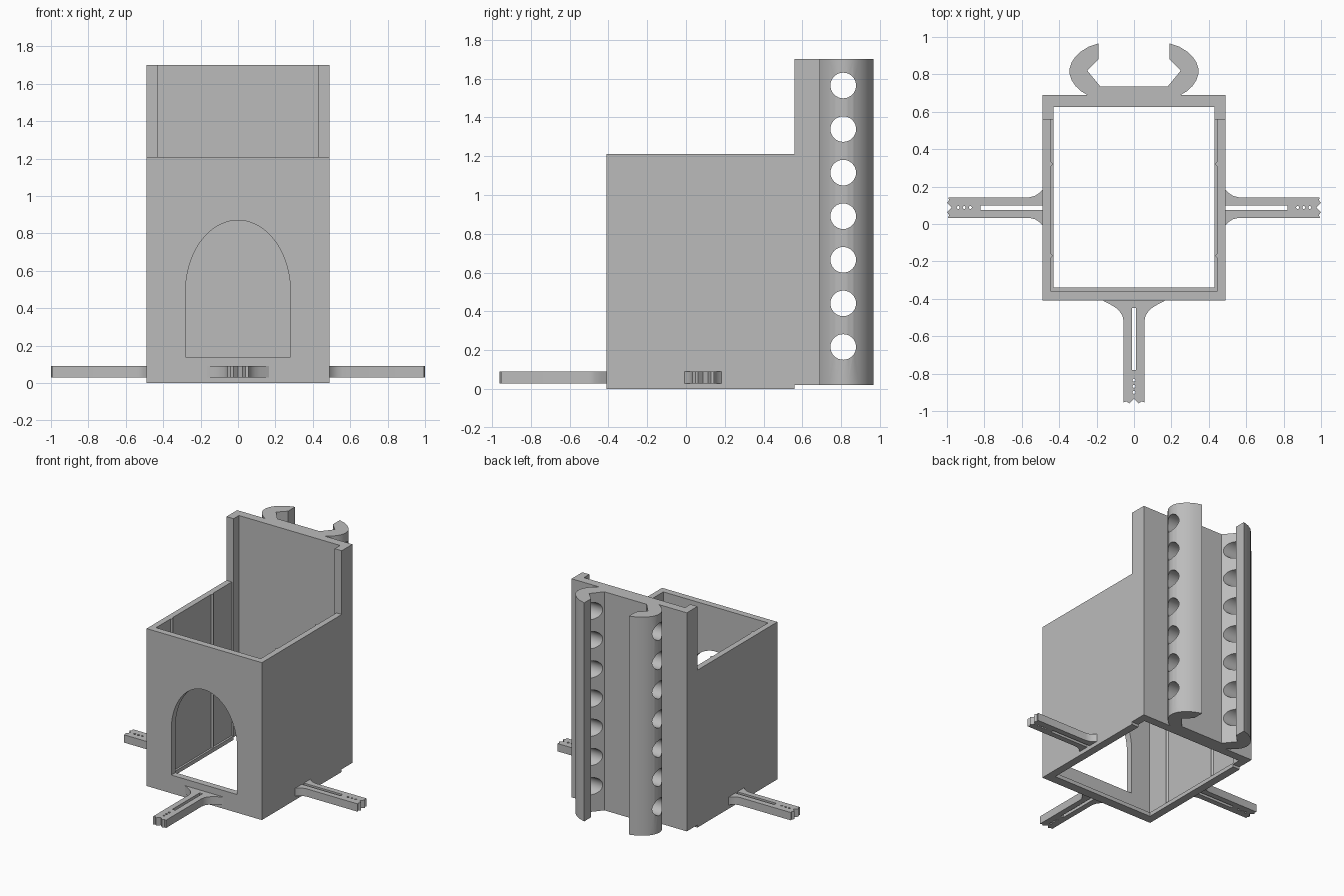
import bpy, bmesh, math
from mathutils import Matrix, Vector

if "Cube" in bpy.data.objects:
    bpy.data.objects.remove(bpy.data.objects["Cube"])

grey = bpy.data.materials.new("plain_grey")
grey.use_nodes = True
COLOUR = (0.5, 0.5, 0.5, 1)
grey.diffuse_color = COLOUR
grey.node_tree.nodes["Principled BSDF"].inputs["Base Color"].default_value = COLOUR


def prism(name, outline, z0, z1, matrix=Matrix()):
    """Extrude a closed 2D outline from z0 to z1, then place it."""
    bm = bmesh.new()
    face = bm.faces.new([bm.verts.new((x, y, z0)) for x, y in outline])
    grown = bmesh.ops.extrude_face_region(bm, geom=[face])
    moved = [v for v in grown["geom"] if isinstance(v, bmesh.types.BMVert)]
    bmesh.ops.translate(bm, verts=moved, vec=(0, 0, z1 - z0))
    bmesh.ops.transform(bm, matrix=matrix, verts=bm.verts)
    bmesh.ops.recalc_face_normals(bm, faces=bm.faces)
    mesh = bpy.data.meshes.new(name)
    bm.to_mesh(mesh)
    bm.free()
    mesh.materials.append(grey)
    obj = bpy.data.objects.new(name, mesh)
    bpy.context.collection.objects.link(obj)
    return obj


def rect(x0, x1, y0, y1):
    return [(x0, y0), (x1, y0), (x1, y1), (x0, y1)]


def circle(x, y, r, n=32):
    return [(x + r * math.cos(math.tau * i / n), y + r * math.sin(math.tau * i / n))
            for i in range(n)]


def activate(obj):
    bpy.ops.object.select_all(action="DESELECT")
    obj.select_set(True)
    bpy.context.view_layer.objects.active = obj


def cut(obj, cutters):
    """Subtract each cutter and remove it."""
    activate(obj)
    for cutter in cutters:
        cutter.hide_render = True
        mod = obj.modifiers.new("cut", "BOOLEAN")
        mod.operation = "DIFFERENCE"
        mod.solver = "EXACT"
        mod.object = cutter
        bpy.ops.object.modifier_apply(modifier=mod.name)
        bpy.data.objects.remove(cutter)


def smooth(obj, degrees=35):
    activate(obj)
    bpy.ops.object.shade_smooth_by_angle(angle=math.radians(degrees))


def mirrored(half):
    """Complete a right-hand outline with its left-hand reflection."""
    return half + [(-x, y) for x, y in reversed(half)]


# Front and side walls with the arched doorway
walls = prism("box_walls", mirrored([(0.49, -0.41), (0.49, 0.56), (0.445, 0.56),
                                     (0.445, -0.36)])[:], 0, 1.21)
arch = [(-0.28, 0.14), (0.28, 0.14)]
arch += [(0.28 * math.cos(math.pi * i / 40), 0.49 + 0.38 * math.sin(math.pi * i / 40))
         for i in range(41)]
upright = Matrix.Rotation(math.pi / 2, 4, "X")
cut(walls, [prism("door_cutter", arch, 0.3, 0.5, upright)])
smooth(walls)

# Narrow lip around the inside foot of the walls
prism("floor_lip", mirrored([(0.445, -0.36), (0.445, 0.56), (0.43, 0.56),
                             (0.43, -0.34)]), 0, 0.03)

# Tall back panel with its two corner returns
prism("back_panel", mirrored([(0.49, 0.69), (0.49, 0.56), (0.43, 0.56),
                              (0.43, 0.625)]), 0.02, 1.70)

# Slim ribs on the inner faces of the side walls
for side, label in ((1, "left"), (-1, "right")):
    for place, y in (("front", -0.17), ("rear", 0.32)):
        prism(f"{label}_{place}_rib",
              [(side * 0.445, y - 0.013), (side * 0.432, y), (side * 0.445, y + 0.013)],
              0, 1.21)

# Rear clip: backing strip and two curved jaws pierced by a row of holes
prism("clip_backing", mirrored([(0.25, 0.69), (0.18, 0.735)]), 0.02, 1.70)
across = Matrix.Rotation(math.pi / 2, 4, "Z") @ Matrix.Rotation(math.pi / 2, 4, "X")
for side, label in ((1, "left"), (-1, "right")):
    outer = [(0.25, 0.69), (0.283, 0.71), (0.312, 0.737), (0.333, 0.768), (0.344, 0.8),
             (0.344, 0.832), (0.334, 0.864), (0.314, 0.893), (0.284, 0.922),
             (0.244, 0.947), (0.19, 0.965)]
    inner = [(0.19, 0.88), (0.25, 0.82), (0.18, 0.735)]
    jaw = prism(f"{label}_clip_jaw", [(side * x, y) for x, y in outer + inner], 0.02, 1.70)
    cut(jaw, [prism("hole_cutter", circle(0.81, 0.217 + 0.2245 * i, 0.066), -0.5, 0.5, across)
              for i in range(7)])
    smooth(jaw)


def mounting_arm(name, tip, heading):
    """Slotted arm along local +x with a flared root and a notched tip."""
    place = Matrix.Translation(Vector(tip)) @ Matrix.Rotation(heading, 4, "Z")
    upper = [(-0.55, 0.165), (-0.525, 0.118), (-0.508, 0.092), (-0.49, 0.075),
             (-0.47, 0.062), (-0.44, 0.055), (-0.006, 0.055), (-0.012, 0.04),
             (0, 0.025)]
    outline = upper + [(-0.025, 0)] + [(u, -v) for u, v in reversed(upper)]
    arm = prism(name, outline, 0.03, 0.09, place)
    holes = [rect(-0.51, -0.18, -0.012, 0.012)]
    holes += [circle(u, 0, 0.008, 12) for u in (-0.125, -0.092, -0.06)]
    cut(arm, [prism("slot_cutter", h, 0, 0.2, place) for h in holes])
    # Trim the root where it would pass through the wall
    cut(arm, [prism("root_cutter", rect(-0.48, 0.48, -0.40, 0.6), 0, 0.2)])
    smooth(arm)


mounting_arm("left_arm", (1, 0.088, 0), 0)
mounting_arm("right_arm", (-1, 0.088, 0), math.pi)
mounting_arm("front_arm", (0, -0.96, 0), -math.pi / 2)
